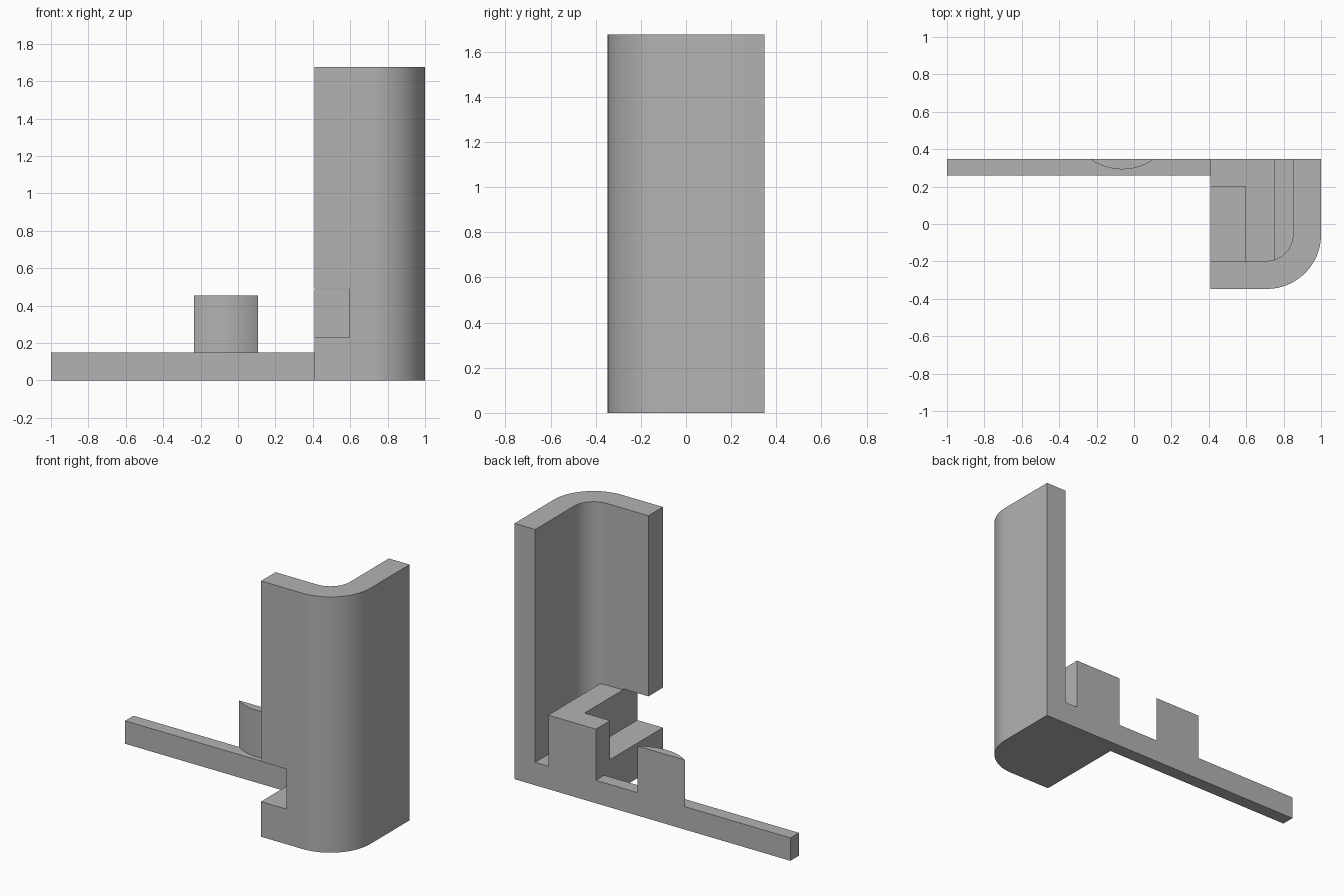
import bpy
import bmesh
from math import sin, cos, pi, radians, asin

cube = bpy.data.objects.get("Cube")
if cube:
    bpy.data.objects.remove(cube, do_unlink=True)

grey = bpy.data.materials.new("plain grey")
grey.use_nodes = True
COLOUR = (0.45, 0.45, 0.45, 1)
grey.diffuse_color = COLOUR
grey.node_tree.nodes["Principled BSDF"].inputs["Base Color"].default_value = COLOUR

END, SIDE, BACK, FRONT = 0.41, 1.0, 0.347, -0.347
WALL, HEIGHT, FLOOR = 0.15, 1.675, 0.15


def prism(name, outline, z0, z1):
    """Extrude a flat outline from z0 up to z1."""
    bm = bmesh.new()
    face = bm.faces.new([bm.verts.new((x, y, z0)) for x, y in outline])
    top = bmesh.ops.extrude_face_region(bm, geom=[face])["geom"]
    bmesh.ops.translate(bm, vec=(0, 0, z1 - z0),
                        verts=[v for v in top if isinstance(v, bmesh.types.BMVert)])
    bmesh.ops.recalc_face_normals(bm, faces=bm.faces)
    mesh = bpy.data.meshes.new(name)
    bm.to_mesh(mesh)
    bm.free()
    mesh.materials.append(grey)
    obj = bpy.data.objects.new(name, mesh)
    bpy.context.collection.objects.link(obj)
    return obj


def box(name, x0, x1, y0, y1, z0, z1):
    return prism(name, [(x0, y0), (x1, y0), (x1, y1), (x0, y1)], z0, z1)


def arc(cx, cy, r, a0, a1, n=24):
    angles = [a0 + (a1 - a0) * i / n for i in range(n + 1)]
    return [(cx + r * cos(a), cy + r * sin(a)) for a in angles]


def rounded(x0, x1, y0, y1, r):
    """Rectangle with its front right-hand corner rounded."""
    return [(x0, y0)] + arc(x1 - r, y0 + r, r, -pi / 2, 0) + [(x1, y1), (x0, y1)]


def combine(target, tool, operation):
    mod = target.modifiers.new(operation.lower(), 'BOOLEAN')
    mod.operation, mod.solver, mod.object = operation, 'EXACT', tool
    bpy.context.view_layer.objects.active = target
    bpy.ops.object.modifier_apply(modifier=mod.name)
    bpy.data.objects.remove(tool, do_unlink=True)


# Tall corner wall with a floor, hollow towards the back
body = prism("corner_bracket", rounded(END, SIDE, FRONT, BACK, 0.29), 0, HEIGHT)
hollow = prism("hollow", rounded(END - 1, SIDE - WALL, FRONT + WALL, BACK + 1, 0.14),
               FLOOR, HEIGHT + 1)
combine(body, hollow, 'DIFFERENCE')

# Raised block on the floor, then the notch through it and the front wall
combine(body, box("block", END, 0.755, FRONT + 0.1, BACK, 0.08, 0.485), 'UNION')
combine(body, box("notch", END - 0.2, 0.595, FRONT - 0.2, 0.20, 0.23, 0.492), 'DIFFERENCE')

# Long thin rail along the back
combine(body, box("rail", -1, END + 0.1, 0.26, BACK, 0, FLOOR), 'UNION')

# Bowed stop standing on the rail
half, radius = 0.171, 0.295
spread = asin(half / radius)
bow = arc(-0.063, BACK + radius * cos(spread), radius, -pi / 2 - spread, -pi / 2 + spread)
combine(body, prism("stop", bow, 0.08, 0.455), 'UNION')

bpy.ops.object.select_all(action='DESELECT')
body.select_set(True)
bpy.context.view_layer.objects.active = body
bpy.ops.object.shade_smooth_by_angle(angle=radians(25))
